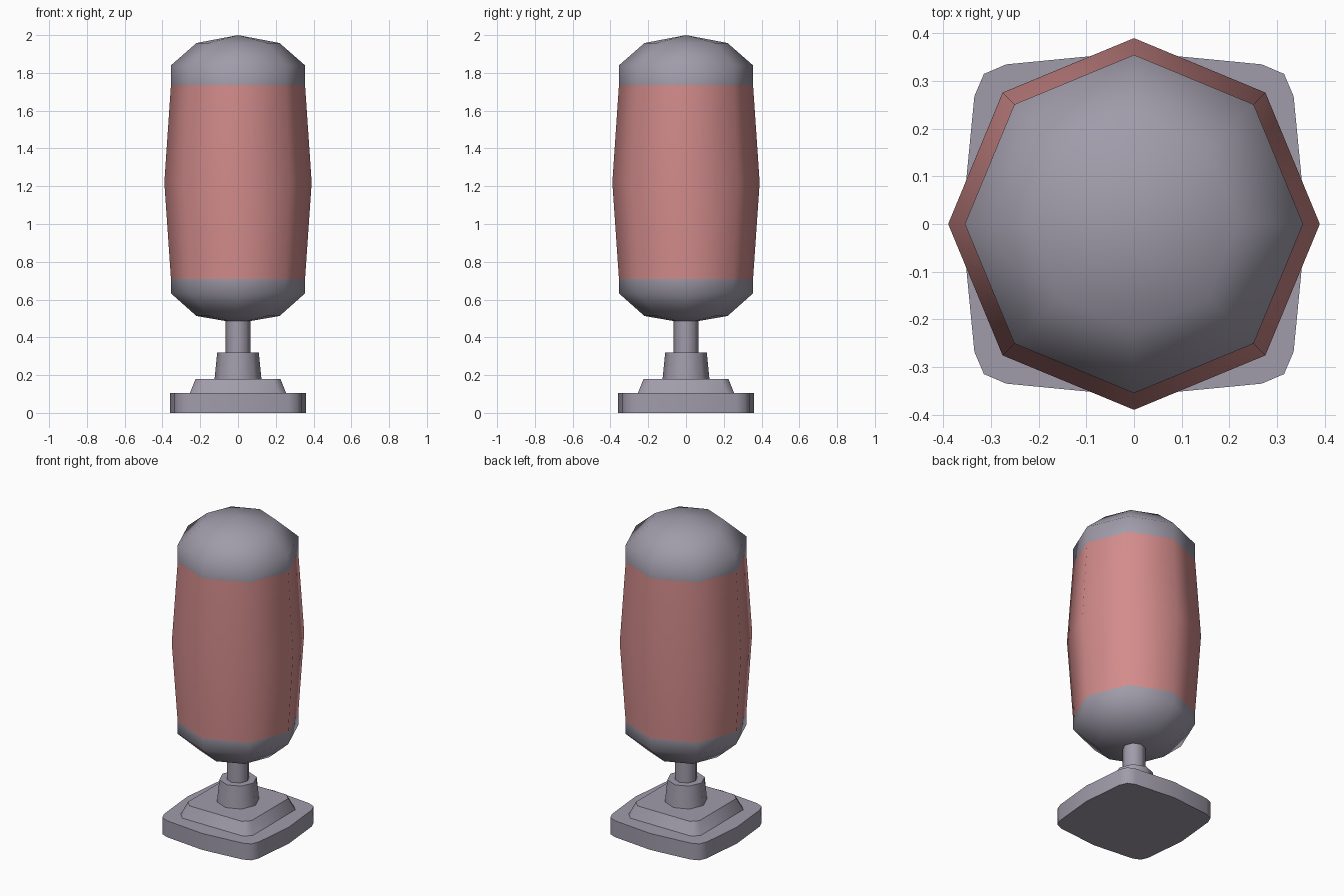
import bpy
import math

cube = bpy.data.objects.get("Cube")
if cube:
    bpy.data.objects.remove(cube)


def material(name, rgb):
    mat = bpy.data.materials.new(name)
    mat.use_nodes = True
    mat.diffuse_color = (*rgb, 1)
    mat.node_tree.nodes["Principled BSDF"].inputs["Base Color"].default_value = (*rgb, 1)
    return mat


GREY = material("warm grey", (0.35, 0.33, 0.40))
RED = material("dusty red", (0.65, 0.26, 0.26))


def octagon(r):
    return [(r * math.cos(i * math.pi / 4), r * math.sin(i * math.pi / 4)) for i in range(8)]


def four_sided(side):
    """Repeat the points of one side around the four sides."""
    points = []
    for _ in range(4):
        points += side
        side = [(-y, x) for x, y in side]
    return points


def loft(name, rings, mats, smooth_angle, tips=False):
    """Join (outline, z) rings into a closed solid; tips=True closes the ends with a point."""
    n = len(rings[0][0])
    verts = [(x, y, z) for outline, z in rings for x, y in outline]
    faces = [(k * n + i, k * n + (i + 1) % n, (k + 1) * n + (i + 1) % n, (k + 1) * n + i)
             for k in range(len(rings) - 1) for i in range(n)]
    last = (len(rings) - 1) * n
    if tips:
        low, high = len(verts), len(verts) + 1
        verts += [(0, 0, tips[0]), (0, 0, tips[1])]
        faces += [(low, (i + 1) % n, i) for i in range(n)]
        faces += [(high, last + i, last + (i + 1) % n) for i in range(n)]
    else:
        faces += [tuple(reversed(range(n))), tuple(range(last, last + n))]
    mesh = bpy.data.meshes.new(name)
    mesh.from_pydata(verts, [], faces)
    for mat in mats:
        mesh.materials.append(mat)
    obj = bpy.data.objects.new(name, mesh)
    bpy.context.collection.objects.link(obj)
    bpy.ops.object.select_all(action='DESELECT')
    obj.select_set(True)
    bpy.context.view_layer.objects.active = obj
    bpy.ops.object.shade_smooth_by_angle(angle=math.radians(smooth_angle))
    return obj


# Foot plate with bowed sides and rounded corners
plate = four_sided([(0.335, -0.268), (0.361, 0), (0.335, 0.268), (0.315, 0.315)])
loft("foot_plate", [(plate, 0), (plate, 0.105)], [GREY], 50)


# Tapered step with chamfered corners
def chamfered(h):
    return four_sided([(h, 0.04 - h), (h, h - 0.04)])


loft("foot_step", [(chamfered(0.255), 0.105), (chamfered(0.225), 0.18)], [GREY], 50)

# Collar and pole
loft("collar", [(octagon(0.124), 0.18), (octagon(0.11), 0.32)], [GREY], 50)
loft("pole", [(octagon(0.066), 0.32), (octagon(0.066), 0.5)], [GREY], 50)

# Bag: swelling padded middle with a domed cap at each end
profile = [(0.22, 0.513), (0.355, 0.633), (0.355, 0.71), (0.39, 1.22),
           (0.355, 1.735), (0.355, 1.84), (0.22, 1.958)]
bag = loft("punch_bag", [(octagon(r), z) for r, z in profile], [GREY, RED], 80, tips=(0.475, 2.0))
for face in bag.data.polygons:
    face.material_index = int(0.72 < face.center.z < 1.72)
